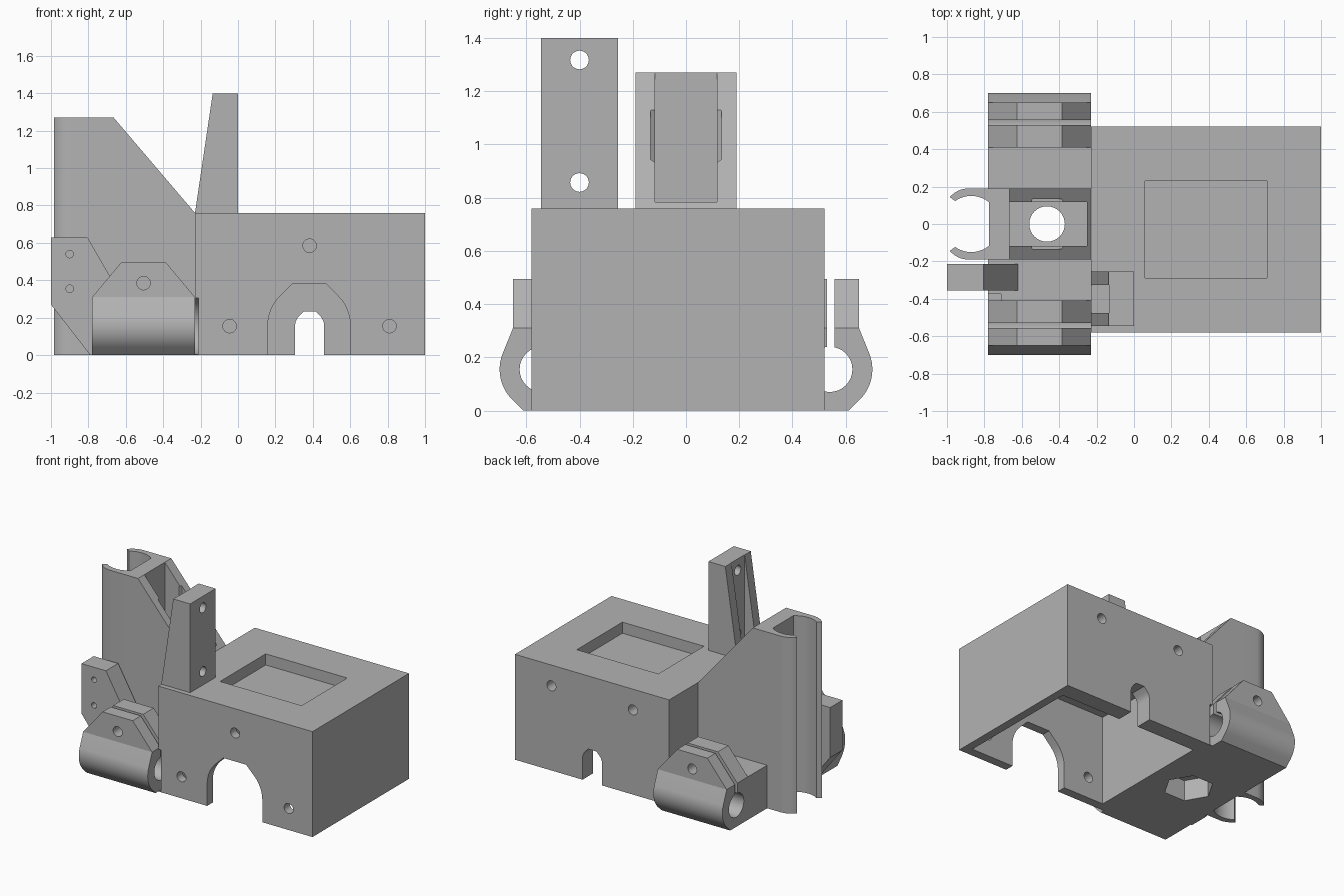
import bpy, bmesh
from math import sin, cos, radians, pi

old = bpy.data.objects.get("Cube")
if old:
    bpy.data.objects.remove(old, do_unlink=True)

grey = bpy.data.materials.new("plain_grey")
grey.use_nodes = True
grey.diffuse_color = (0.45, 0.45, 0.45, 1)
grey.node_tree.nodes["Principled BSDF"].inputs["Base Color"].default_value = (0.45, 0.45, 0.45, 1)


def prism(name, pts, axis, a, b):
    """Extrude a 2D outline along an axis from a to b."""
    place = {"x": lambda p, t: (t, p[0], p[1]),
             "y": lambda p, t: (p[0], t, p[1]),
             "z": lambda p, t: (p[0], p[1], t)}[axis]
    bm = bmesh.new()
    low = [bm.verts.new(place(p, a)) for p in pts]
    high = [bm.verts.new(place(p, b)) for p in pts]
    bm.faces.new(low)
    bm.faces.new(high)
    for i in range(len(pts)):
        j = (i + 1) % len(pts)
        bm.faces.new((low[i], low[j], high[j], high[i]))
    bmesh.ops.recalc_face_normals(bm, faces=bm.faces)
    mesh = bpy.data.meshes.new(name)
    bm.to_mesh(mesh)
    bm.free()
    mesh.materials.append(grey)
    ob = bpy.data.objects.new(name, mesh)
    bpy.context.collection.objects.link(ob)
    return ob


def rect(x0, x1, y0, y1):
    return [(x0, y0), (x1, y0), (x1, y1), (x0, y1)]


def box(name, x0, x1, y0, y1, z0, z1):
    return prism(name, rect(x0, x1, y0, y1), "z", z0, z1)


def arc(cx, cy, r, a0, a1, n):
    return [(cx + r * cos(radians(a0 + (a1 - a0) * i / n)),
             cy + r * sin(radians(a0 + (a1 - a0) * i / n))) for i in range(n + 1)]


def circle(cx, cy, r, n=32):
    return arc(cx, cy, r, 0, 360, n)[:-1]


def cut(ob, *cutters):
    """Subtract each cutter from the part and remove the cutter."""
    bpy.context.view_layer.objects.active = ob
    for c in cutters:
        c.hide_render = True
        m = ob.modifiers.new("cut", "BOOLEAN")
        m.operation, m.solver, m.object = "DIFFERENCE", "EXACT", c
        bpy.ops.object.modifier_apply(modifier=m.name)
        bpy.data.objects.remove(c, do_unlink=True)


def arch(cx, cz, r):
    """Doorway outline with a truncated peak, open at the base."""
    t = r * 0.414
    return ([(cx + r, -0.1)] + arc(cx, cz, r, 0, 45, 6) + [(cx + t, cz + r), (cx - t, cz + r)]
            + arc(cx, cz, r, 135, 180, 6) + [(cx - r, -0.1)])


BX0, BX1 = -0.78, -0.23      # clamp extent in x
RY, RZ = 0.54, 0.155         # rod centre

# Motor housing: hollow box, open below
housing = box("motor_housing", BX1, 1, -0.58, 0.52, 0, 0.76)
cut(housing,
    box("cavity", -0.167, 0.94, -0.516, 0.40, -0.1, 0.65),
    box("top_pocket", 0.06, 0.71, -0.29, 0.23, 0.68, 0.9),
    prism("front_arch", arch(0.38, 0.16, 0.22), "y", -0.7, -0.45),
    prism("back_slot", arch(0.383, 0.155, 0.078), "y", 0.3, 0.7))
for x, z in ((-0.045, 0.155), (0.81, 0.155), (0.383, 0.585)):
    cut(housing, prism("front_screw", circle(x, z, 0.036), "y", -0.7, -0.45))
for x in (0.06, 0.71):
    cut(housing, prism("back_screw", circle(x, 0.61, 0.036), "y", 0.3, 0.7))
for s in (-1, 1):
    cut(housing, prism("rod_relief", circle(s * RY, RZ, 0.155), "x", -0.4, -0.21))

# Rod clamps and the blocks joining them to the column
for s, side in ((-1, "front"), (1, "back")):
    outline = ([(0.4, 0), (0.61, 0)] + arc(RY, RZ, 0.16, -45, 20, 12)
               + [(0.65, 0.31), (0.4, 0.31)])
    lower = prism(side + "_rod_clamp", [(s * y, z) for y, z in outline], "x", BX0, BX1)
    ears = prism(side + "_clamp_ears", [(BX0, 0.31), (BX1, 0.31), (-0.385, 0.495), (-0.625, 0.495)],
                 "y", s * 0.41, s * 0.65)
    block = box(side + "_joining_block", BX0, BX1, s * 0.19, s * 0.4, 0, 0.31)
    cut(lower, prism("bore", circle(s * RY, RZ, 0.085), "x", -1, 0))
    for part in (lower, ears):
        cut(part, box("slit", -1, 0, s * 0.53, s * 0.557, 0.2, 0.7))
    cut(ears, prism("clamp_screw", circle(-0.505, 0.385, 0.036), "y", s * 0.3, s * 0.8))
    if s < 0:
        for part in (lower, block):
            cut(part, box("notch", -0.8, -0.71, -0.46, -0.375, 0.24, 0.4))

# Tall column with the sloping top and the lead-screw channel
column = prism("column", [(-0.775, 0), (BX1, 0), (BX1, 0.76), (-0.665, 1.27), (-0.775, 1.27)],
               "y", -0.19, 0.19)
CX = -0.465


def hexagon(r):
    return circle(CX, 0, r, 6)


cut(column,
    box("channel", -0.665, -0.25, -0.117, 0.117, 0.5, 1.5),
    prism("nut_seat", hexagon(0.155), "z", 0.93, 1.13),
    prism("screw_bore", circle(CX, 0, 0.095), "z", -0.1, 0.8),
    prism("bottom_nut_trap", hexagon(0.165), "z", -0.1, 0.15))

# Open bearing clip arms along the column
for s, side in ((-1, "front"), (1, "back")):
    inner = arc(-0.87, 0, 0.15, 50, 125, 14)
    outer = arc(-0.885, 0.06, 0.13, 140, 90, 8)
    pts = [(-0.775, 0.116)] + inner + outer + [(-0.775, 0.19)]
    prism(side + "_bearing_clip", [(x, s * y) for x, y in pts], "z", 0, 1.27)

# Sensor post with a grooved sloping back
post = prism("upright_post", [(BX1, 0.76), (0, 0.76), (0, 1.4), (-0.135, 1.4)], "y", -0.545, -0.255)
cut(post, box("groove", -0.4, -0.133, -0.475, -0.325, 0.761, 1.5))
for z in (0.857, 1.317):
    cut(post, prism("post_hole", circle(-0.4, z, 0.035), "x", -0.4, 0.2))

# Switch tab at the outer front
tab = prism("switch_tab", [(-1, 0.63), (-0.805, 0.63), (-0.62, 0.31), (-0.62, 0), (-0.79, 0), (-1, 0.27)],
            "y", -0.355, -0.215)
for z in (0.355, 0.54):
    cut(tab, prism("tab_hole", circle(-0.9, z, 0.02, 20), "y", -0.5, 0))

# Smooth round walls, keep edges sharp
for ob in bpy.context.collection.objects:
    if ob.type == "MESH" and ob.data.materials and ob.data.materials[0] == grey:
        bpy.ops.object.select_all(action="DESELECT")
        ob.select_set(True)
        bpy.context.view_layer.objects.active = ob
        bpy.ops.object.shade_smooth_by_angle(angle=pi / 7)
